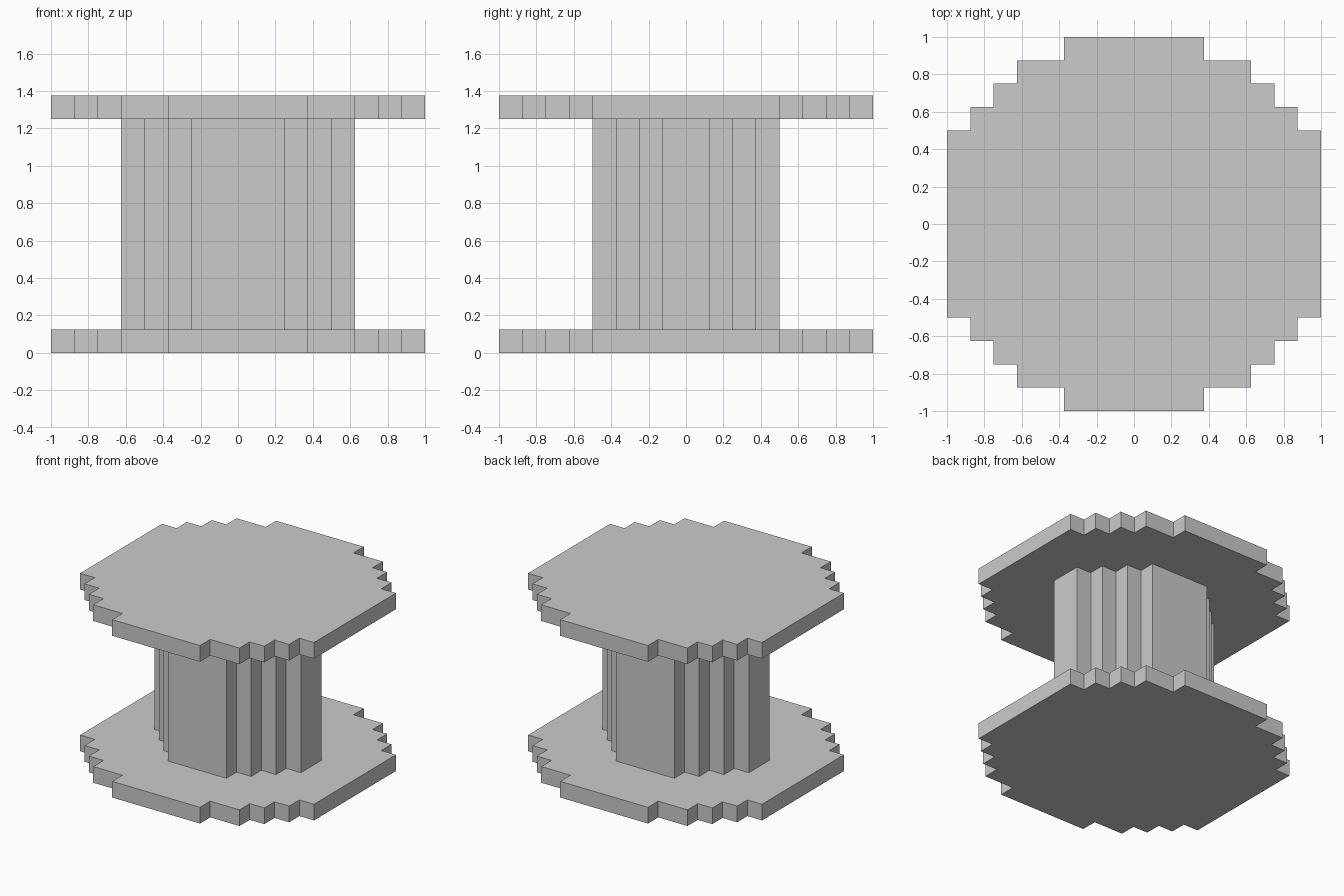
import bpy, bmesh

if "Cube" in bpy.data.objects:
    bpy.data.objects.remove(bpy.data.objects["Cube"])

U = 0.125  # one block of the stepped grid


def stepped_prism(name, quarter, z0, z1):
    """Extrude a stepped outline, mirrored from one quarter (in blocks)."""
    q1 = quarter
    q2 = [(-x, y) for x, y in reversed(quarter)]
    q3 = [(-x, -y) for x, y in quarter]
    q4 = [(x, -y) for x, y in reversed(quarter)]
    bm = bmesh.new()
    verts = [bm.verts.new((x * U, y * U, z0 * U)) for x, y in q1 + q2 + q3 + q4]
    base = bm.faces.new(verts)
    top = bmesh.ops.extrude_face_region(bm, geom=[base], use_keep_orig=True)
    moved = [g for g in top["geom"] if isinstance(g, bmesh.types.BMVert)]
    bmesh.ops.translate(bm, verts=moved, vec=(0, 0, (z1 - z0) * U))
    bmesh.ops.recalc_face_normals(bm, faces=bm.faces)
    mesh = bpy.data.meshes.new(name)
    bm.to_mesh(mesh)
    bm.free()
    obj = bpy.data.objects.new(name, mesh)
    bpy.context.collection.objects.link(obj)
    return obj


# Quarter outlines, counter-clockwise from the +x side to the +y side
flange = [(8, 4), (7, 4), (7, 5), (6, 5), (6, 6), (5, 6), (5, 7), (3, 7), (3, 8)]
barrel = [(5, 1), (4, 1), (4, 2), (3, 2), (3, 3), (2, 3), (2, 4)]

# Two round end plates and the narrower barrel between them
stepped_prism("bottom_flange", flange, 0, 1)
stepped_prism("barrel", barrel, 1, 10)
stepped_prism("top_flange", flange, 10, 11)
